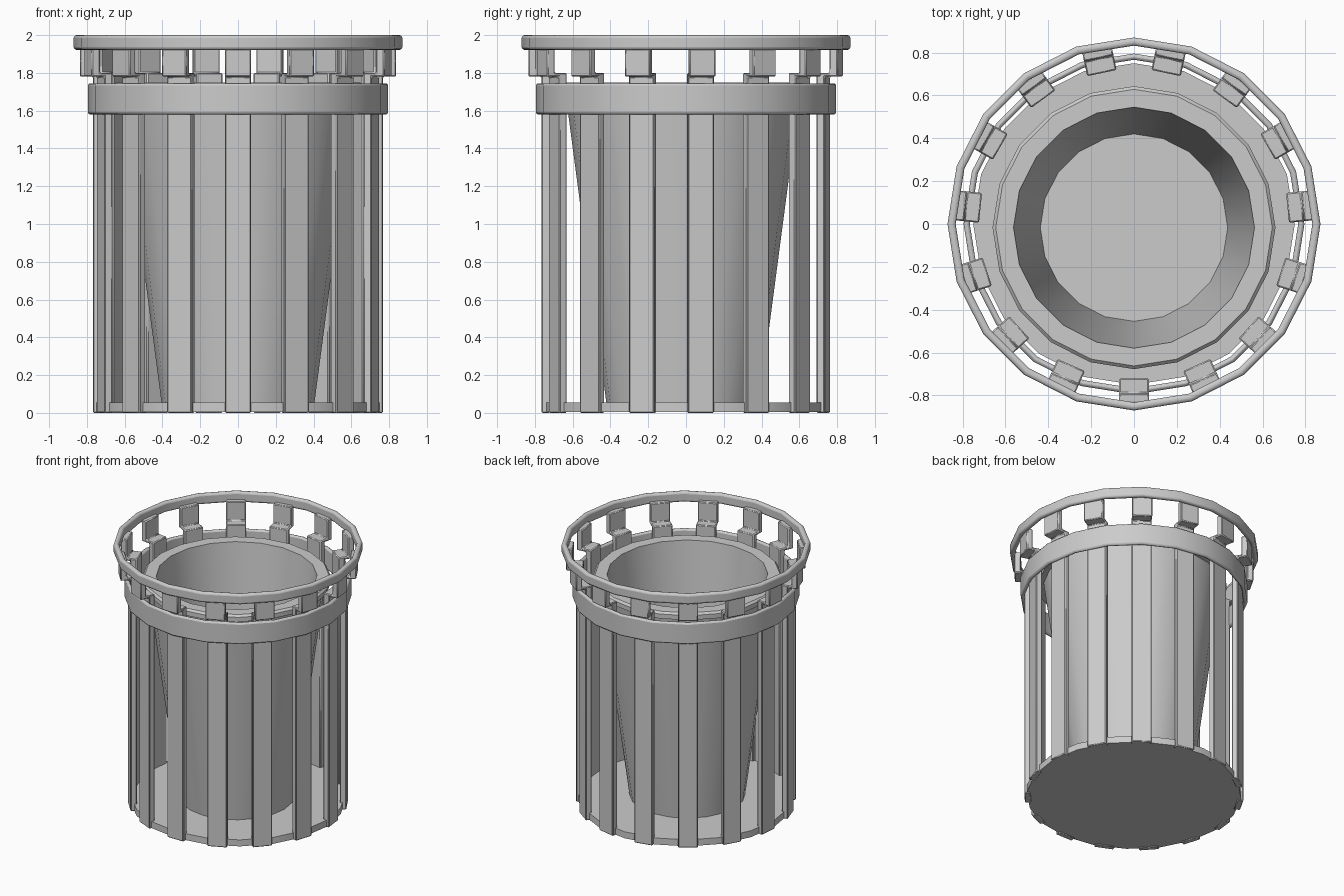
import bpy, bmesh, math
from mathutils import Matrix

if "Cube" in bpy.data.objects:
    bpy.data.objects.remove(bpy.data.objects["Cube"])

SIDES = 20
SLATS = 15


def finish(name, bm, bevel=0.0, segments=2):
    bmesh.ops.remove_doubles(bm, verts=bm.verts, dist=1e-5)
    bmesh.ops.recalc_face_normals(bm, faces=bm.faces)
    mesh = bpy.data.meshes.new(name)
    bm.to_mesh(mesh)
    bm.free()
    obj = bpy.data.objects.new(name, mesh)
    bpy.context.collection.objects.link(obj)
    if bevel:
        mod = obj.modifiers.new("soft_edges", 'BEVEL')
        mod.width = bevel
        mod.segments = segments
        mod.limit_method = 'ANGLE'
        mod.angle_limit = math.radians(40)
    bpy.ops.object.select_all(action='DESELECT')
    obj.select_set(True)
    bpy.context.view_layer.objects.active = obj
    bpy.ops.object.shade_smooth_by_angle(angle=math.radians(35))
    return obj


def lathe(name, profile, closed=True, bevel=0.0, y=0.0, segments=2):
    """Revolve an (r, z) profile; open profiles get end caps."""
    bm = bmesh.new()
    rings = []
    for r, z in profile:
        rings.append([bm.verts.new((r * math.cos(2 * math.pi * i / SIDES),
                                    r * math.sin(2 * math.pi * i / SIDES) + y, z))
                      for i in range(SIDES)])
    pairs = list(zip(rings, rings[1:]))
    if closed:
        pairs.append((rings[-1], rings[0]))
    for a, b in pairs:
        for i in range(SIDES):
            j = (i + 1) % SIDES
            bm.faces.new((a[i], a[j], b[j], b[i]))
    if not closed:
        bm.faces.new(rings[0])
        bm.faces.new(rings[-1])
    return finish(name, bm, bevel, segments)


# Base plate
lathe("base_plate", [(0.75, 0.005), (0.75, 0.055)], closed=False)

# Hoop around the slats and the rounded top rim
lathe("hoop", [(0.766, 1.58), (0.795, 1.58), (0.795, 1.745), (0.766, 1.745)], bevel=0.012)
lathe("top_rim", [(0.832, 1.922), (0.87, 1.922), (0.87, 2.0), (0.832, 2.0)],
      bevel=0.015, segments=3)

# Tapered liner with a flat lip, slightly off centre
lathe("liner", [(0.405, 0.055), (0.622, 1.70), (0.66, 1.70), (0.66, 1.735),
                (0.645, 1.75), (0.562, 1.75), (0.437, 0.55)], closed=False, y=-0.017)

# Slats: one stepped side profile, extruded across and repeated around
slat = [(0.72, 0), (0.765, 0), (0.765, 1.78), (0.835, 1.78),
        (0.835, 1.945), (0.79, 1.945), (0.79, 1.80), (0.72, 1.80)]
bm = bmesh.new()
for k in range(SLATS):
    turn = Matrix.Rotation(-math.pi / 2 + 2 * math.pi * k / SLATS, 3, 'Z')
    verts = [bm.verts.new((r, -0.07, z)) for r, z in slat]
    face = bm.faces.new(verts)
    new = bmesh.ops.extrude_face_region(bm, geom=[face], use_keep_orig=True)
    top = [v for v in new["geom"] if isinstance(v, bmesh.types.BMVert)]
    bmesh.ops.translate(bm, verts=top, vec=(0, 0.14, 0))
    bmesh.ops.rotate(bm, verts=verts + top, cent=(0, 0, 0), matrix=turn)
finish("slats", bm, bevel=0.006, segments=1)
